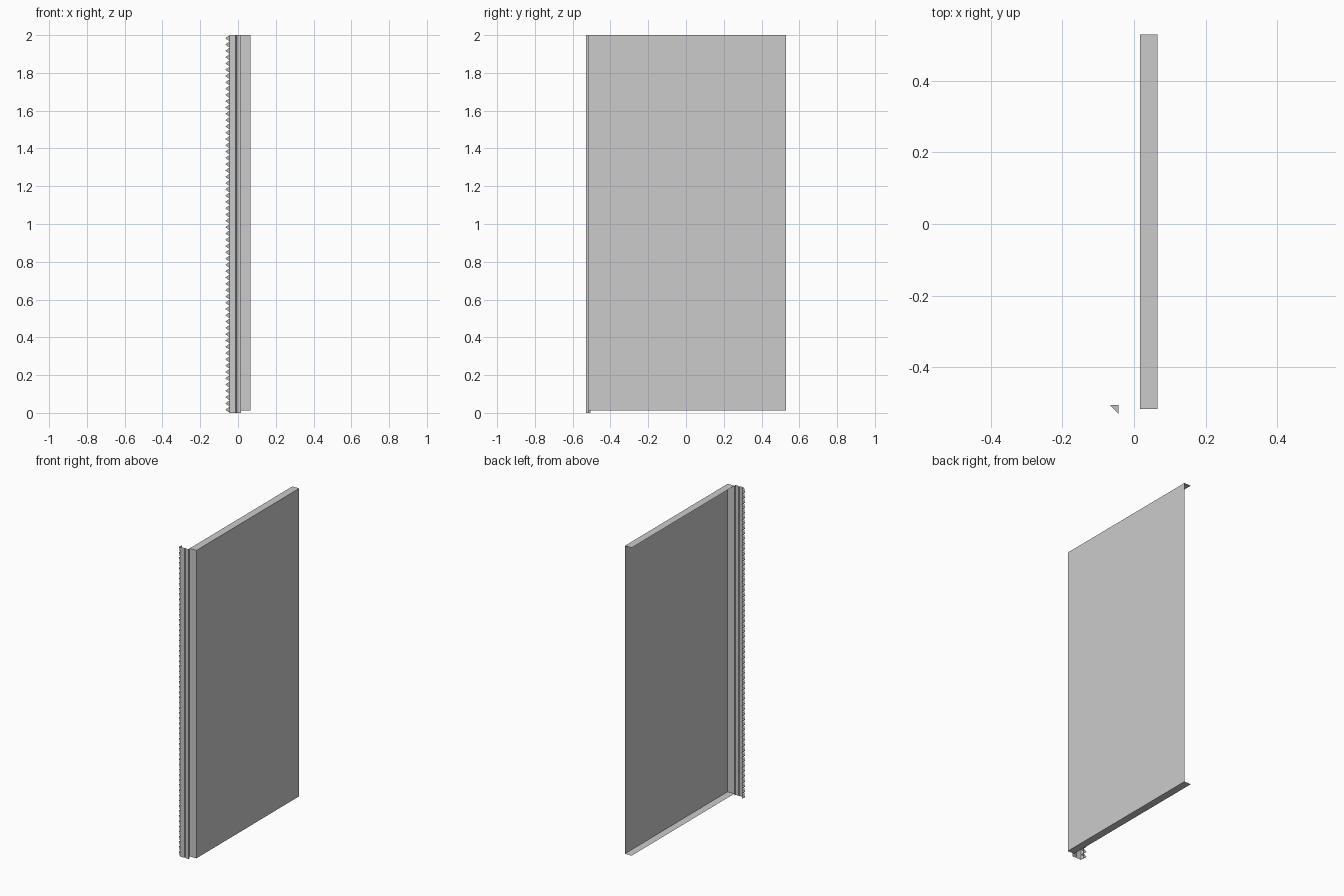
import bpy

if "Cube" in bpy.data.objects:
    bpy.data.objects.remove(bpy.data.objects["Cube"])

TOP, BASE = 2.0, 0.012            # panel height range
FRONT, SEAM, BACK = -0.53, -0.517, 0.53
INNER, OUTER = 0.017, 0.065       # flange depth range in x


def make_object(name, verts, faces):
    mesh = bpy.data.meshes.new(name)
    mesh.from_pydata(verts, [], faces)
    mesh.update()
    obj = bpy.data.objects.new(name, mesh)
    bpy.context.collection.objects.link(obj)
    return obj


def extrude_profile(name, points, z0, z1):
    """Sheet swept vertically along an open xy profile."""
    n = len(points)
    verts = [(x, y, z) for z in (z0, z1) for x, y in points]
    faces = [(i, i + 1, n + i + 1, n + i) for i in range(n - 1)]
    return make_object(name, verts, faces)


# Large sheet with its folded front flange
extrude_profile("door_panel", [(INNER, SEAM), (OUTER, SEAM), (OUTER, BACK)], BASE, TOP)

# Folded top and bottom flanges
for name, z in (("bottom_flange", BASE), ("top_flange", TOP)):
    rect = [(INNER, SEAM, z), (OUTER, SEAM, z), (OUTER, BACK, z), (INNER, BACK, z)]
    make_object(name, rect, [(0, 1, 2, 3) if z == TOP else (3, 2, 1, 0)])

# Edge strip with a narrow groove and a step back to the panel
EDGE = -0.044
extrude_profile("edge_strip", [(EDGE, FRONT), (-0.012, FRONT), (-0.008, FRONT + 0.006),
                               (-0.004, FRONT), (INNER, FRONT), (INNER, SEAM)], 0, TOP)

# Row of wedge teeth folded back from the strip edge
TEETH, TIP, REAR = 60, -0.067, -0.506
pitch = TOP / TEETH
verts, faces = [], []
for i in range(TEETH):
    z0, z1 = i * pitch, (i + 1) * pitch
    b = len(verts)
    verts += [(EDGE, FRONT, z0), (EDGE, FRONT, z1),
              (EDGE, REAR, z0), (EDGE, REAR, z1),
              (TIP, REAR, (z0 + z1) / 2)]
    faces += [(b, b + 1, b + 4), (b, b + 4, b + 2),
              (b + 1, b + 3, b + 4), (b + 2, b + 4, b + 3)]
make_object("edge_teeth", verts, faces)
